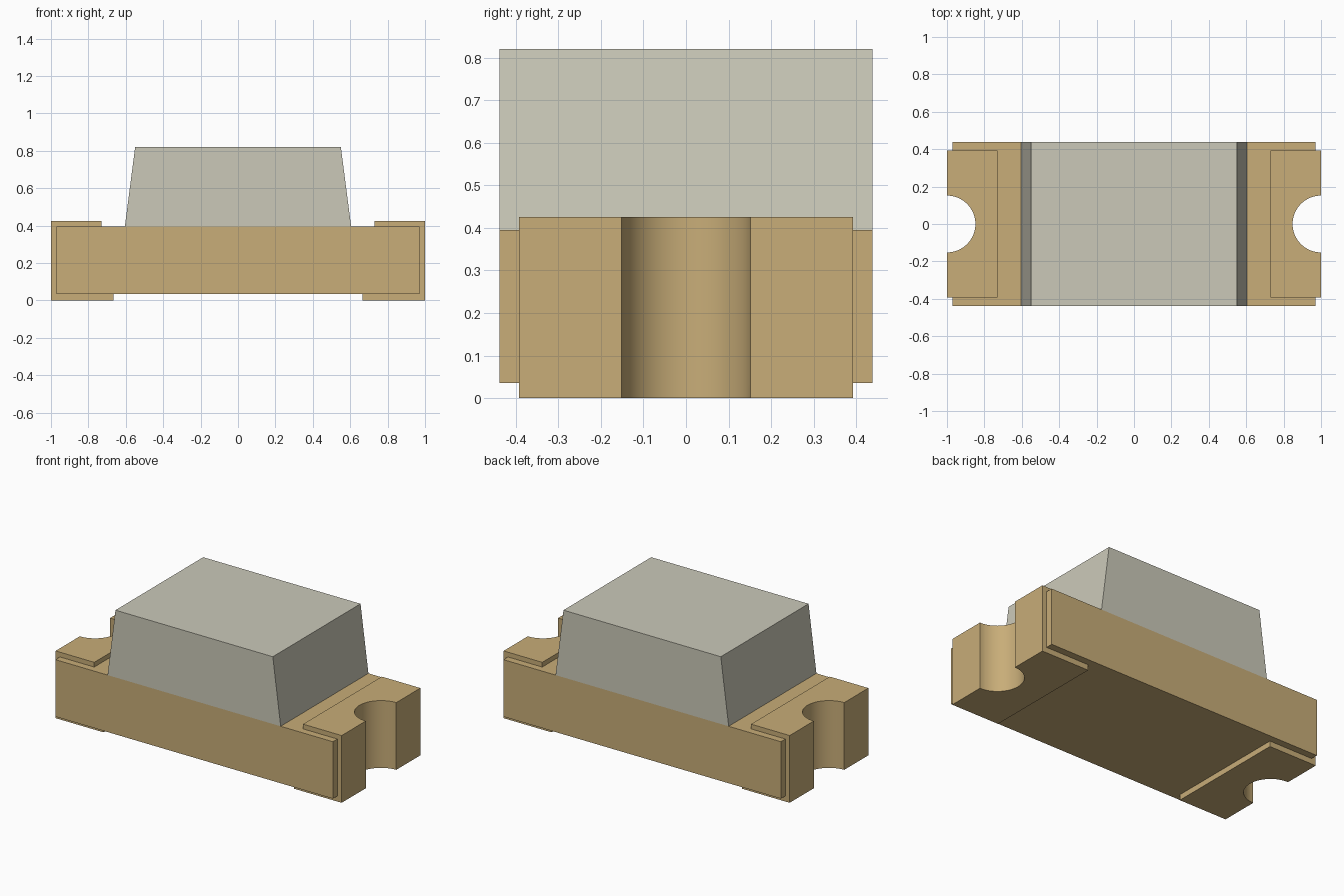
import bpy
import bmesh
import math

cube = bpy.data.objects.get("Cube")
if cube:
    bpy.data.objects.remove(cube, do_unlink=True)


def material(name, rgb):
    m = bpy.data.materials.new(name)
    m.use_nodes = True
    m.diffuse_color = (*rgb, 1)
    m.node_tree.nodes["Principled BSDF"].inputs["Base Color"].default_value = (*rgb, 1)
    return m


tan = material("tan", (0.578, 0.418, 0.188))
pale_grey = material("pale grey", (0.597, 0.584, 0.485))


def prism(name, outline, y_half, mat):
    """Extrude an (x, z) outline along y, centred on y = 0."""
    bm = bmesh.new()
    face = bm.faces.new([bm.verts.new((x, -y_half, z)) for x, z in outline])
    new = bmesh.ops.extrude_face_region(bm, geom=[face])["geom"]
    verts = [v for v in new if isinstance(v, bmesh.types.BMVert)]
    bmesh.ops.translate(bm, verts=verts, vec=(0, 2 * y_half, 0))
    bmesh.ops.recalc_face_normals(bm, faces=bm.faces)
    mesh = bpy.data.meshes.new(name)
    bm.to_mesh(mesh)
    bm.free()
    mesh.materials.append(mat)
    ob = bpy.data.objects.new(name, mesh)
    bpy.context.collection.objects.link(ob)
    return ob


def activate(ob):
    bpy.ops.object.select_all(action='DESELECT')
    ob.select_set(True)
    bpy.context.view_layer.objects.active = ob


def cut(ob, cutter):
    activate(ob)
    mod = ob.modifiers.new("notch", 'BOOLEAN')
    mod.operation = 'DIFFERENCE'
    mod.solver = 'EXACT'
    mod.object = cutter
    bpy.ops.object.modifier_apply(modifier=mod.name)


HALF_DEPTH = 0.438      # body and lens, along y
Z0, Z1 = 0.035, 0.395   # underside and top of the body
TOP = 0.425             # top of the terminals

# Body board and tapered lens
body = prism("body", [(-0.97, Z0), (0.97, Z0), (0.97, Z1), (-0.97, Z1)],
             HALF_DEPTH, tan)
prism("lens", [(-0.605, Z1), (0.605, Z1), (0.55, 0.82), (-0.55, 0.82)],
      HALF_DEPTH, pale_grey)

# C-shaped terminals wrapping each end, with a round notch through everything
terminal_profile = [(0.665, 0), (1, 0), (1, TOP), (0.73, TOP),
                    (0.73, Z1), (0.97, Z1), (0.97, Z0), (0.665, Z0)]
notched = [body]
for side, sx in (("left", 1), ("right", -1)):
    terminal = prism(side + "_terminal",
                     [(sx * x, z) for x, z in terminal_profile], 0.393, tan)
    notched.append(terminal)
    bpy.ops.mesh.primitive_cylinder_add(vertices=64, radius=0.152, depth=1,
                                        location=(sx, 0, 0.2))
    cutter = bpy.context.object
    cutter.name = "notch_cutter"
    cutter.hide_render = True
    cutter.data.materials.append(tan)
    cut(body, cutter)
    cut(terminal, cutter)
    bpy.data.objects.remove(cutter, do_unlink=True)

# Smooth notch walls, crisp edges elsewhere
for ob in notched:
    activate(ob)
    bpy.ops.object.shade_smooth_by_angle(angle=math.radians(30))
